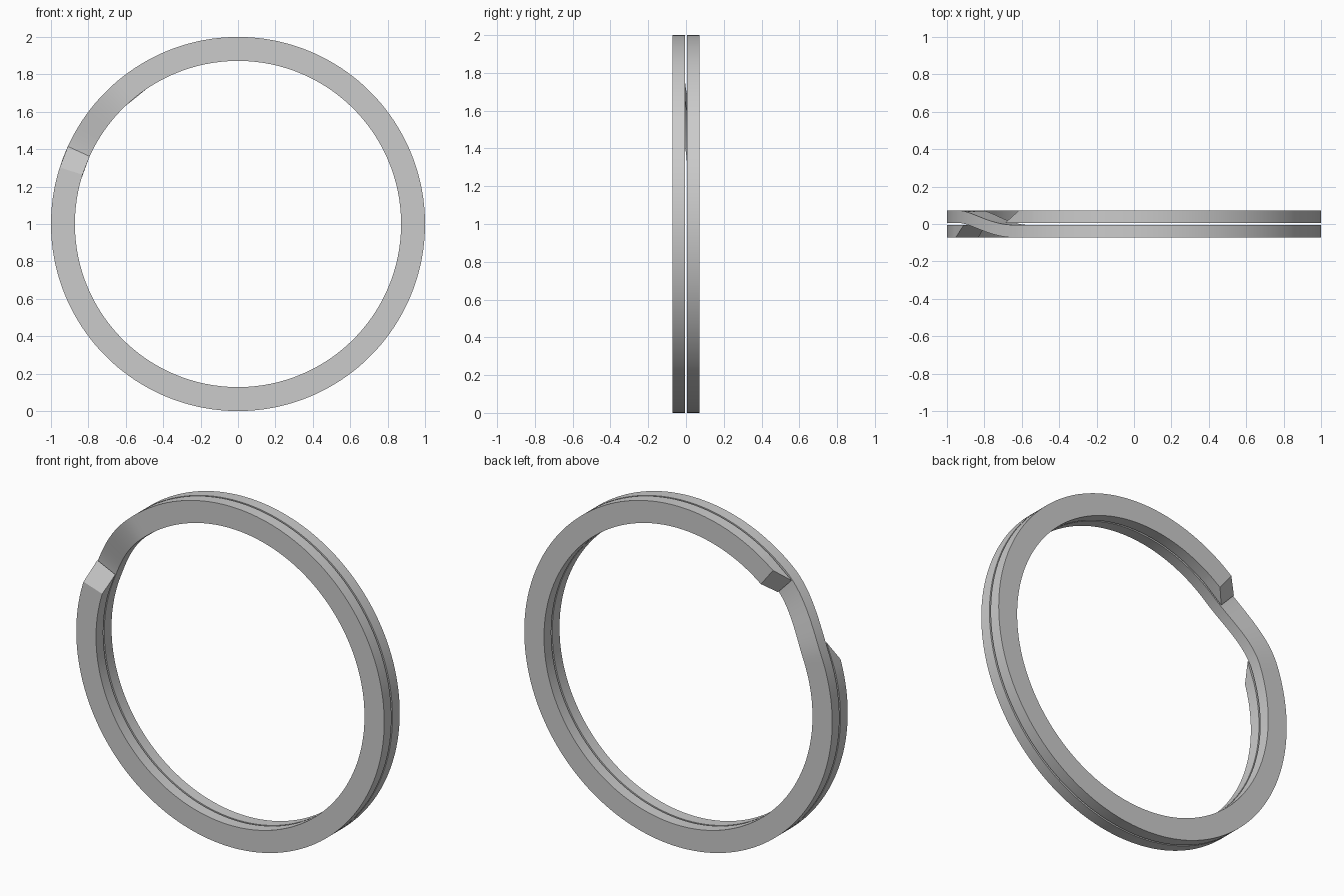
import bpy, bmesh
from math import cos, sin, radians

if "Cube" in bpy.data.objects:
    bpy.data.objects.remove(bpy.data.objects["Cube"])

R_OUT, R_IN = 1.0, 0.872      # radial limits of the flat wire
HALF, GAP = 0.072, 0.005      # half depth of the ring, half gap between coils
THICK = HALF - GAP
Y_FRONT, Y_BACK = -(HALF + GAP) / 2, (HALF + GAP) / 2


def centre_y(a):
    # front coil, smooth S-shaped crossover, then back coil
    t = min(max((a - 490) / 29, 0), 1)
    return Y_FRONT + (Y_BACK - Y_FRONT) * t * t * (3 - 2 * t)


def section(bm, a_front, a_back):
    # rectangular wire section; front and back edges may differ in angle (slanted ends)
    verts = []
    for a, side, r in ((a_front, -1, R_OUT), (a_front, -1, R_IN),
                       (a_back, 1, R_IN), (a_back, 1, R_OUT)):
        y = centre_y(a) + side * THICK / 2
        verts.append(bm.verts.new((r * cos(radians(a)), y, 1 + r * sin(radians(a)))))
    return verts


# two-turn coil with wedge-cut ends
bm = bmesh.new()
angles = [(162.4, 155.5)]
a = 164.0
while a < 845:
    angles.append((a, a))
    a += 2
angles.append((853.6, 848.0))
rings = [section(bm, f, b) for f, b in angles]
for p, q in zip(rings, rings[1:]):
    for i in range(4):
        j = (i + 1) % 4
        bm.faces.new((p[i], p[j], q[j], q[i]))
bm.faces.new(rings[0])
bm.faces.new(rings[-1][::-1])
bmesh.ops.recalc_face_normals(bm, faces=bm.faces)

mesh = bpy.data.meshes.new("split_ring")
bm.to_mesh(mesh)
bm.free()
ring = bpy.data.objects.new("split_ring", mesh)
bpy.context.collection.objects.link(ring)
bpy.context.view_layer.objects.active = ring
ring.select_set(True)
bpy.ops.object.shade_smooth_by_angle(angle=radians(30))
